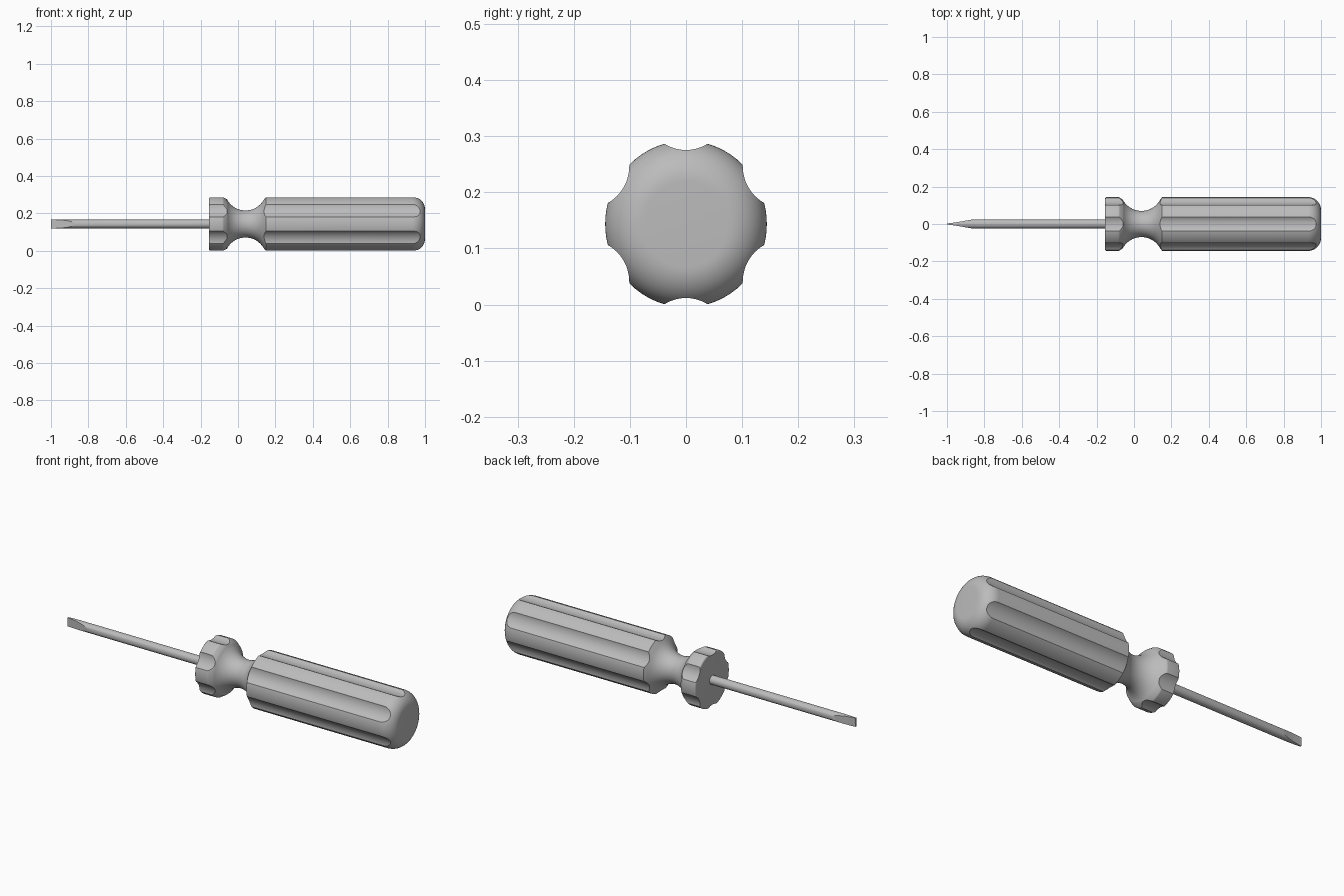
import bpy, bmesh, math
from mathutils import Matrix

cube = bpy.data.objects.get("Cube")
if cube:
    bpy.data.objects.remove(cube, do_unlink=True)

AXIS_Z = 0.1435   # height of the tool's long axis
OVAL = 1.03       # the handle is slightly taller than wide
R = 0.144         # handle radius

grey = bpy.data.materials.new("plain grey")
grey.use_nodes = True
grey.diffuse_color = (0.5, 0.5, 0.5, 1)
grey.node_tree.nodes["Principled BSDF"].inputs["Base Color"].default_value = (0.5, 0.5, 0.5, 1)


def make_object(name, bm):
    bmesh.ops.recalc_face_normals(bm, faces=bm.faces)
    mesh = bpy.data.meshes.new(name)
    bm.to_mesh(mesh)
    bm.free()
    mesh.materials.append(grey)
    obj = bpy.data.objects.new(name, mesh)
    bpy.context.collection.objects.link(obj)
    return obj


def lathe(name, profile, segments):
    """Revolve (x, radius) points around the x axis and cap both ends."""
    bm = bmesh.new()
    rings = []
    for x, r in profile:
        turns = [math.tau * i / segments for i in range(segments)]
        rings.append([bm.verts.new((x, r * math.cos(a), r * math.sin(a))) for a in turns])
    for a, b in zip(rings, rings[1:]):
        for i in range(segments):
            j = (i + 1) % segments
            bm.faces.new((a[i], a[j], b[j], b[i]))
    bm.faces.new(rings[0])
    bm.faces.new(rings[-1])
    return make_object(name, bm)


def arc(cx, cr, radius, start, end, steps):
    angles = [math.radians(start + (end - start) * i / steps) for i in range(steps + 1)]
    return [(cx + radius * math.cos(a), cr + radius * math.sin(a)) for a in angles]


def finish(obj, cutter, scale_z=1.0):
    """Cut the part, lift it to the axis height and smooth it."""
    mod = obj.modifiers.new("cut", "BOOLEAN")
    mod.operation = "DIFFERENCE"
    mod.solver = "EXACT"
    mod.object = cutter
    bpy.ops.object.select_all(action="DESELECT")
    obj.select_set(True)
    bpy.context.view_layer.objects.active = obj
    bpy.ops.object.modifier_apply(modifier=mod.name)
    bpy.data.objects.remove(cutter, do_unlink=True)
    obj.data.transform(Matrix.Translation((0, 0, AXIS_Z)) @ Matrix.Diagonal((1, 1, scale_z, 1)))
    bpy.ops.object.shade_smooth_by_angle(angle=math.radians(28))


# Handle: collar, waisted neck, grip and rounded butt
profile = [(-0.155, R - 0.008)]
profile += arc(-0.147, R - 0.008, 0.008, 150, 90, 3)
profile += arc(-0.085, R - 0.015, 0.015, 90, 40, 4)
profile += arc(0.04, 0.183, 0.113, 208, 328, 24)
profile += [(0.15, R)]
profile += arc(0.93, R - 0.07, 0.07, 90, 0, 14)
handle = lathe("handle", profile, 120)

# Six round flutes along the handle
bm = bmesh.new()
for i in range(6):
    a = math.radians(30 + 60 * i)
    place = Matrix.Translation((0.4, 0.201 * math.cos(a), 0.201 * math.sin(a)))
    bmesh.ops.create_cone(bm, cap_ends=True, segments=64, radius1=0.073, radius2=0.073,
                          depth=1.6, matrix=place @ Matrix.Rotation(math.pi / 2, 4, "Y"))
flutes = make_object("flute_cutter", bm)
flutes.hide_render = True
finish(handle, flutes, OVAL)

# Shaft, ground on both sides to a flat blade
shaft = lathe("shaft", [(-1.0, 0.0235), (-0.14, 0.0235)], 48)
bm = bmesh.new()
outline = [(-1.02, 0.003), (-0.99, 0.004), (-0.95, 0.009), (-0.91, 0.016),
           (-0.86, 0.025), (-0.86, 0.06), (-1.02, 0.06)]
for side in (1, -1):
    low = [bm.verts.new((x, side * y, -0.06)) for x, y in outline]
    face = bm.faces.new(low)
    ext = bmesh.ops.extrude_face_region(bm, geom=[face], use_keep_orig=True)
    top = [v for v in ext["geom"] if isinstance(v, bmesh.types.BMVert)]
    bmesh.ops.translate(bm, verts=top, vec=(0, 0, 0.12))
grind = make_object("blade_cutter", bm)
grind.hide_render = True
finish(shaft, grind)
